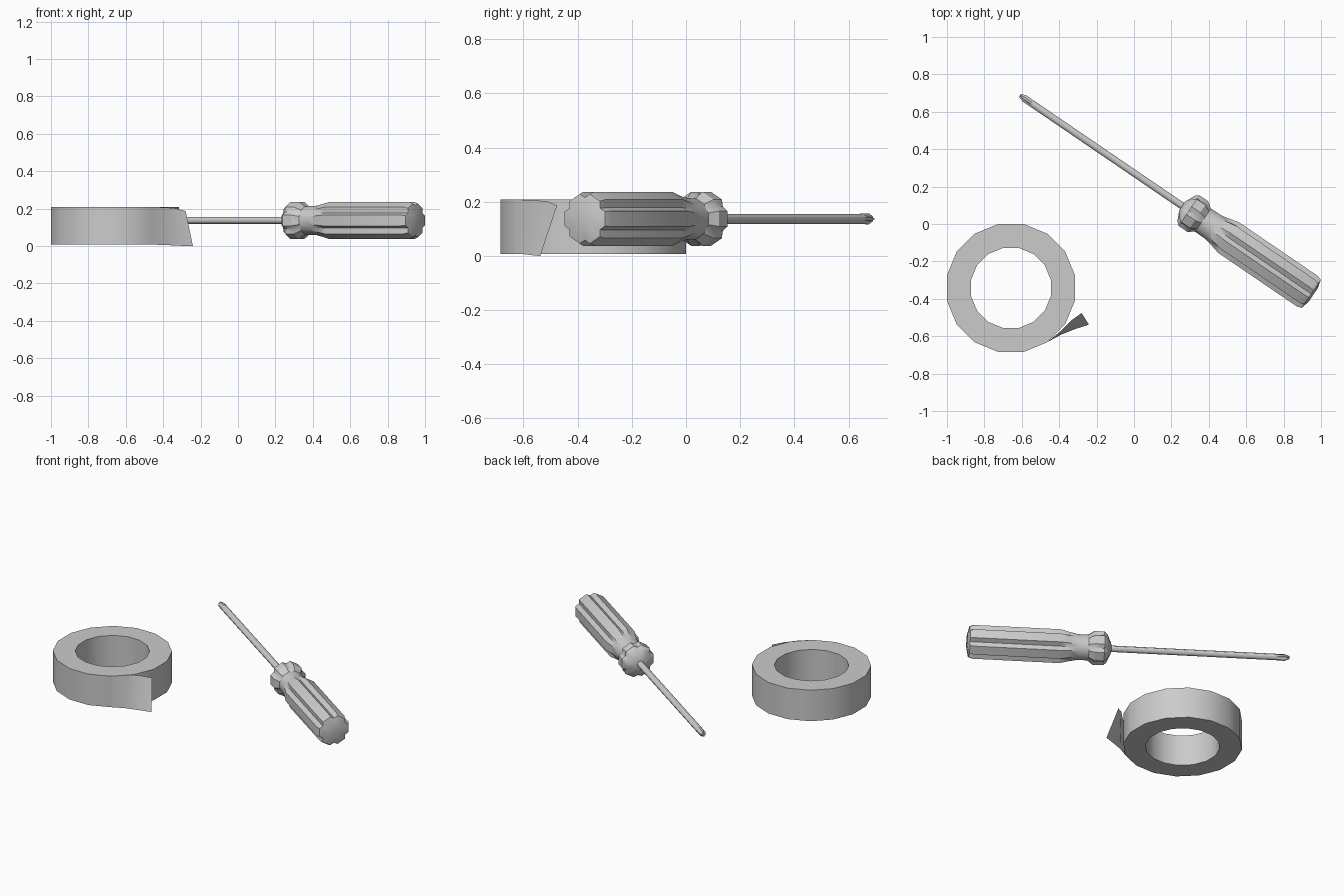
import bpy, bmesh, math
from math import cos, sin, pi, radians
from mathutils import Matrix, Vector

cube = bpy.data.objects.get("Cube")
if cube:
    bpy.data.objects.remove(cube, do_unlink=True)

grey = bpy.data.materials.new("plain_grey")
grey.use_nodes = True
COLOR = (0.6, 0.6, 0.6, 1)
grey.diffuse_color = COLOR
grey.node_tree.nodes["Principled BSDF"].inputs["Base Color"].default_value = COLOR


def finish(name, bm, matrix=None, angle=30, solid=True):
    if solid:
        bmesh.ops.recalc_face_normals(bm, faces=bm.faces)
    mesh = bpy.data.meshes.new(name)
    bm.to_mesh(mesh)
    bm.free()
    mesh.materials.append(grey)
    ob = bpy.data.objects.new(name, mesh)
    bpy.context.collection.objects.link(ob)
    if matrix:
        ob.matrix_world = matrix
    bpy.ops.object.select_all(action='DESELECT')
    ob.select_set(True)
    bpy.context.view_layer.objects.active = ob
    bpy.ops.object.shade_smooth_by_angle(angle=radians(angle))
    return ob


def bridge(bm, a, b):
    for i in range(len(a)):
        j = (i + 1) % len(a)
        bm.faces.new((a[i], a[j], b[j], b[i]))


def fluted_loft(name, stations, lobes, half, matrix, angle=30):
    """Loft along local z; each station is (distance, ridge radius, groove radius)."""
    bm = bmesh.new()
    rings = []
    for t, ridge, groove in stations:
        ring = []
        for k in range(lobes):
            a = 2 * pi * k / lobes
            for ang, r in ((a - half, ridge), (a + half, ridge), (a + pi / lobes, groove)):
                ring.append(bm.verts.new((r * cos(ang), r * sin(ang), t)))
        rings.append(ring)
    for a, b in zip(rings, rings[1:]):
        bridge(bm, a, b)
    bm.faces.new(rings[0])
    bm.faces.new(rings[-1])
    return finish(name, bm, matrix, angle)


# Screwdriver frame: origin at the tip, local z along the shaft
axis = Vector((0.826, -0.563, 0)).normalized()
side = Vector((-axis.y, axis.x, 0))
up = side.cross(axis) * -1
frame = Matrix((side, up, axis)).transposed().to_4x4()
frame.translation = (-0.61, 0.688, 0.137)

# Cross-point blade, then the round shaft
fluted_loft("blade_tip", [(0, .009, .004), (.03, .021, .011), (.075, .0195, .0195)],
            4, radians(15), frame)
fluted_loft("shaft", [(.075, .0195, .0195), (1.09, .0195, .0195)], 4, radians(15), frame)

# Collar, neck, fluted grip and domed butt
fluted_loft("handle", [
    (1.05, .03, .03), (1.075, .086, .076), (1.095, .103, .09), (1.15, .103, .09),
    (1.185, .078, .074), (1.25, .079, .079), (1.30, .09, .081), (1.35, .103, .082),
    (1.86, .103, .082), (1.885, .094, .079), (1.897, .045, .043)],
    6, radians(16), frame)

# Tape roll
CX, CY, SIDES = -0.658, -0.342, 16
bm = bmesh.new()
loops = []
for r, z in ((.349, .008), (.349, .208), (.218, .208), (.218, .008)):
    loops.append([bm.verts.new((CX + r * cos((i + .5) * 2 * pi / SIDES),
                                CY + r * sin((i + .5) * 2 * pi / SIDES), z))
                  for i in range(SIDES)])
for i in range(4):
    bridge(bm, loops[i], loops[(i + 1) % 4])
finish("tape_roll", bm)

# Loose tape end: a thin sheet that peels off and twists outward at the bottom
bm = bmesh.new()
rows = []
for bottom, top in (
        ((-.464, -.632, .008), (-.464, -.632, .208)),
        ((-.39, -.592, .006), (-.395, -.575, .207)),
        ((-.315, -.562, .002), (-.335, -.515, .202)),
        ((-.241, -.538, 0), (-.28, -.476, .187))):
    rows.append((bm.verts.new(bottom), bm.verts.new(top)))
for (a, b), (c, d) in zip(rows, rows[1:]):
    bm.faces.new((a, c, d, b))
finish("tape_end", bm, solid=False)
